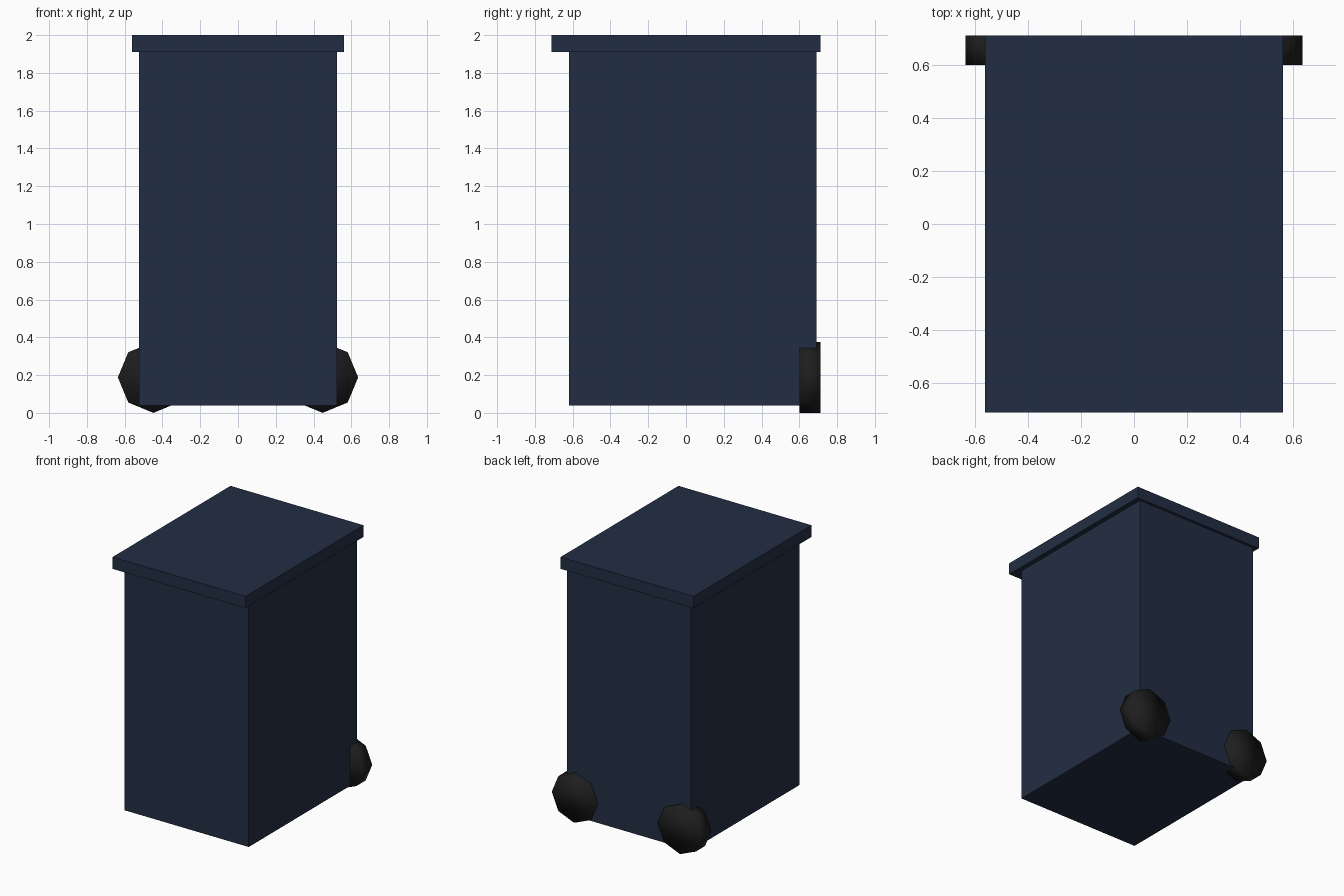
import bpy, math

if "Cube" in bpy.data.objects:
    bpy.data.objects.remove(bpy.data.objects["Cube"])


def material(name, rgb):
    m = bpy.data.materials.new(name)
    m.diffuse_color = (*rgb, 1)
    m.use_nodes = True
    m.node_tree.nodes["Principled BSDF"].inputs["Base Color"].default_value = m.diffuse_color
    return m


navy = material("dark navy plastic", (0.016, 0.027, 0.056))
black = material("black rubber", (0.013, 0.013, 0.013))


def box(name, lo, hi, mat):
    centre = [(a + b) / 2 for a, b in zip(lo, hi)]
    bpy.ops.mesh.primitive_cube_add(size=1, location=centre)
    ob = bpy.context.object
    ob.name = name
    ob.scale = [b - a for a, b in zip(lo, hi)]
    bpy.ops.object.transform_apply(location=False, rotation=False, scale=True)
    ob.data.materials.append(mat)


# Bin body and overhanging lid
box("body", (-0.525, -0.62, 0.04), (0.525, 0.69, 1.91), navy)
box("lid", (-0.562, -0.712, 1.91), (0.562, 0.712, 2.0), navy)

# Eight-sided, softly shaded wheels at the back corners
for side, x in (("left", -0.448), ("right", 0.448)):
    bpy.ops.mesh.primitive_cylinder_add(
        vertices=8, radius=0.188, depth=0.112,
        location=(x, 0.656, 0.188), rotation=(math.pi / 2, 0, 0))
    wheel = bpy.context.object
    wheel.name = side + "_wheel"
    wheel.data.materials.append(black)
    bpy.ops.object.shade_smooth()
